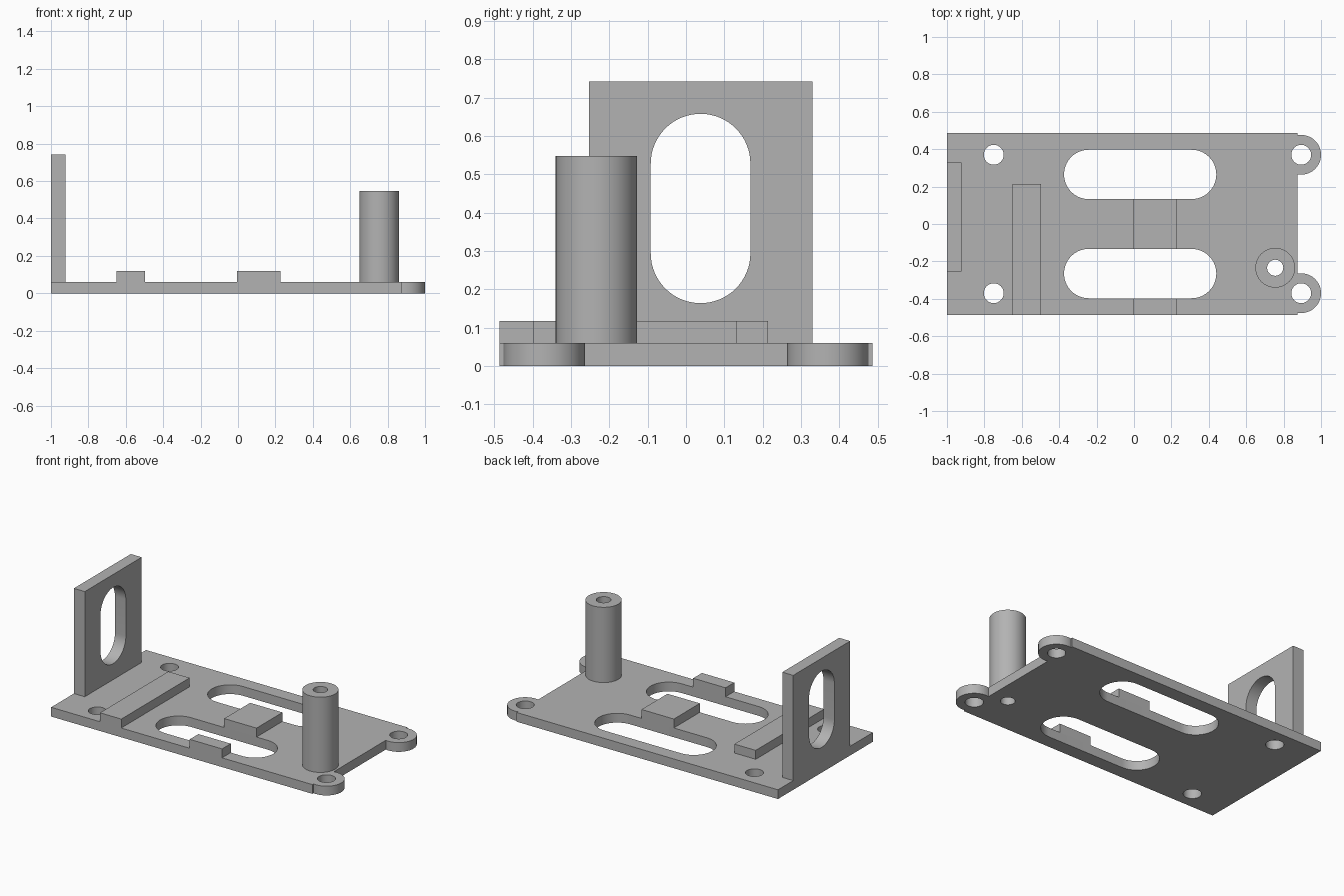
import bpy
import bmesh
from math import cos, sin, pi, radians

default = bpy.data.objects.get("Cube")
if default:
    bpy.data.objects.remove(default, do_unlink=True)

grey = bpy.data.materials.new("plain grey")
grey.use_nodes = True
colour = (0.45, 0.45, 0.45, 1)
grey.diffuse_color = colour
grey.node_tree.nodes["Principled BSDF"].inputs["Base Color"].default_value = colour

SEGMENTS = 64
PLATE_TOP = 0.06
BLOCK_TOP = 0.118
HALF_Y = 0.486


def prism(name, outline, depth):
    """Extrude a flat outline of 3D points along the depth vector."""
    mesh = bpy.data.meshes.new(name)
    bm = bmesh.new()
    face = bm.faces.new([bm.verts.new(p) for p in outline])
    grown = bmesh.ops.extrude_face_region(bm, geom=[face])["geom"]
    verts = [g for g in grown if isinstance(g, bmesh.types.BMVert)]
    bmesh.ops.translate(bm, verts=verts, vec=depth)
    bmesh.ops.recalc_face_normals(bm, faces=bm.faces)
    bm.to_mesh(mesh)
    bm.free()
    mesh.materials.append(grey)
    obj = bpy.data.objects.new(name, mesh)
    bpy.context.collection.objects.link(obj)
    return obj


def box(name, x0, x1, y0, y1, z0, z1):
    outline = [(x0, y0, z0), (x1, y0, z0), (x1, y1, z0), (x0, y1, z0)]
    return prism(name, outline, (0, 0, z1 - z0))


def stadium(u, v, radius, reach=0):
    """Rounded outline; reach stretches it along u, zero gives a circle."""
    points = []
    for side, start in ((1, -pi / 2), (-1, pi / 2)):
        count = SEGMENTS // 2 + (1 if reach else 0)
        for i in range(count):
            a = start + 2 * pi * i / SEGMENTS
            points.append((u + side * reach + radius * cos(a), v + radius * sin(a)))
    return points


def upright(name, x, y, radius, z0, z1, reach=0):
    outline = [(u, v, z0) for u, v in stadium(x, y, radius, reach)]
    return prism(name, outline, (0, 0, z1 - z0))


def combine(target, tool, operation):
    mod = target.modifiers.new("combine", "BOOLEAN")
    mod.operation = operation
    mod.solver = "EXACT"
    mod.object = tool
    bpy.context.view_layer.objects.active = target
    bpy.ops.object.modifier_apply(modifier=mod.name)
    bpy.data.objects.remove(tool, do_unlink=True)


# Base plate with two rounded ears
plate = box("base_plate", -1, 0.874, -HALF_Y, HALF_Y, 0, PLATE_TOP)
for side in (-1, 1):
    combine(plate, upright("ear", 0.894, side * 0.37, 0.106, 0, PLATE_TOP), "UNION")

# Screw holes and long slots through the plate
for side in (-1, 1):
    for x in (-0.75, 0.894):
        combine(plate, upright("hole", x, side * 0.37, 0.053, -0.1, 0.2), "DIFFERENCE")
    slot = upright("slot", 0.033, side * 0.265, 0.132, -0.1, 0.2, reach=0.275)
    combine(plate, slot, "DIFFERENCE")

# Hollow post, its bore running on through the plate
POST = (0.755, -0.234)
post = upright("post", *POST, 0.106, PLATE_TOP, 0.548)
for part in (post, plate):
    combine(part, upright("bore", *POST, 0.043, -0.1, 0.8), "DIFFERENCE")

# End wall with an upright rounded window
wall = box("end_wall", -1, -0.922, -0.253, 0.33, PLATE_TOP, 0.742)
window = [(-1.1, y, z) for z, y in stadium(0.411, 0.038, 0.13, 0.117)]
combine(wall, prism("window", window, (0.3, 0, 0)), "DIFFERENCE")

# Raised ridge and stop blocks
box("cross_ridge", -0.65, -0.497, -HALF_Y, 0.214, PLATE_TOP, BLOCK_TOP)
box("centre_block", -0.006, 0.226, -0.133, 0.133, PLATE_TOP, BLOCK_TOP)
box("front_block", -0.006, 0.226, -HALF_Y, -0.397, PLATE_TOP, BLOCK_TOP)

# Smooth the round walls, keep the corners crisp
bpy.ops.object.select_all(action="DESELECT")
for part in (plate, post, wall):
    part.select_set(True)
bpy.context.view_layer.objects.active = plate
bpy.ops.object.shade_smooth_by_angle(angle=radians(30))
